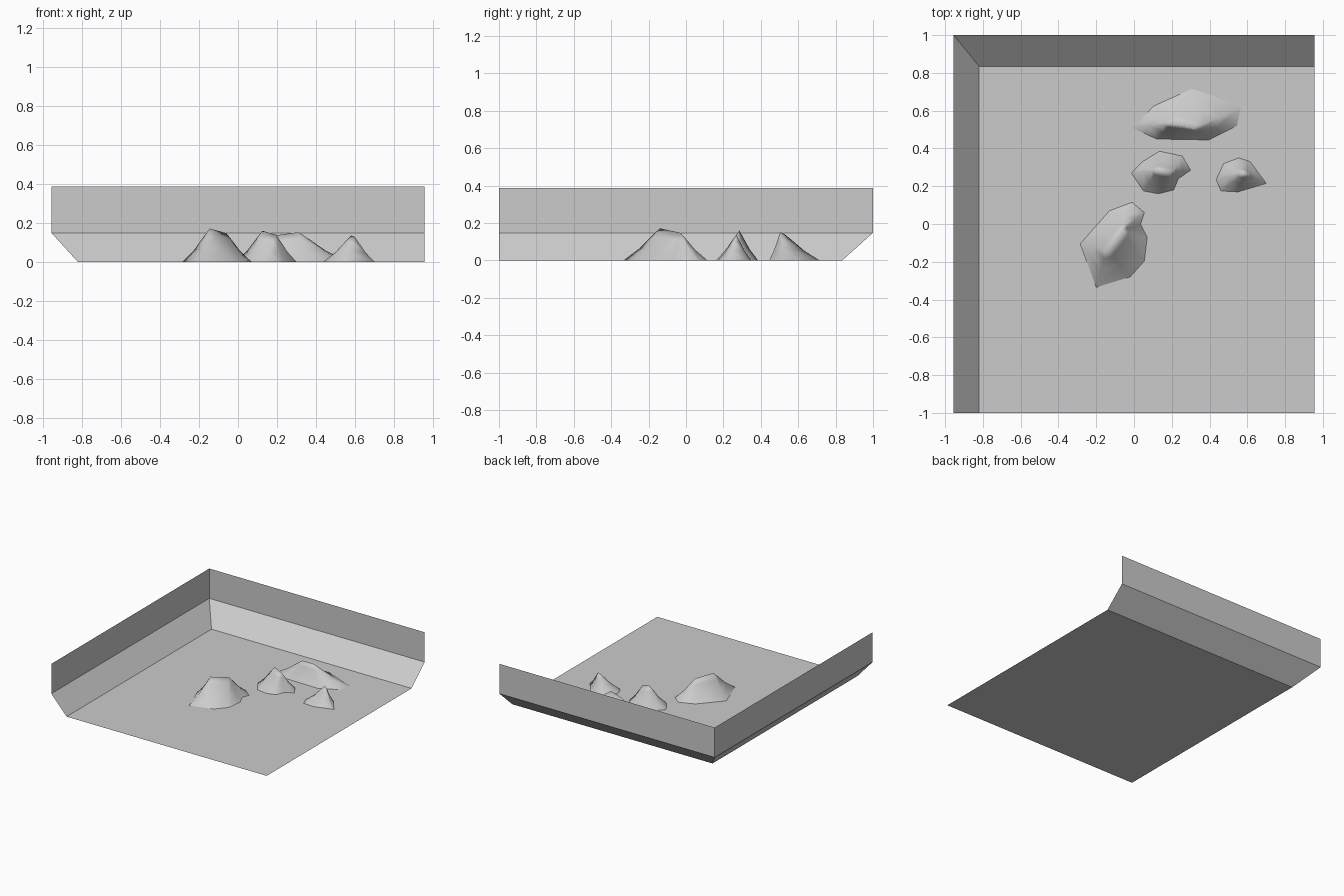
import bpy, bmesh
from mathutils import Vector
from mathutils.geometry import intersect_point_line

cube = bpy.data.objects.get("Cube")
if cube:
    bpy.data.objects.remove(cube)

stone = bpy.data.materials.new("stone_grey")
stone.use_nodes = True
stone.diffuse_color = (0.6, 0.6, 0.6, 1)
stone.node_tree.nodes["Principled BSDF"].inputs["Base Color"].default_value = stone.diffuse_color

HX, HY = 0.955, 1.0


def finish(bm, name, smooth=False):
    mesh = bpy.data.meshes.new(name)
    for f in bm.faces:
        f.smooth = smooth
    bm.to_mesh(mesh)
    bm.free()
    mesh.materials.append(stone)
    obj = bpy.data.objects.new(name, mesh)
    bpy.context.collection.objects.link(obj)
    return obj


def corner_line(bm, dx, dy, z):
    """L-shaped line along the left-hand and back edges, moved inward."""
    return [bm.verts.new(p) for p in
            ((-HX + dx, -HY, z), (-HX + dx, HY - dy, z), (HX, HY - dy, z))]


def corner_band(name, low, high):
    """Two faces joining two L-shaped lines, facing into the tray."""
    bm = bmesh.new()
    a, b = corner_line(bm, *low), corner_line(bm, *high)
    for i in range(2):
        bm.faces.new((a[i], b[i], b[i + 1], a[i + 1]))
    return finish(bm, name)


# Ground, sloped skirting and upright walls
foot, knee, rim = (0.135, 0.165, 0), (0, 0, 0.148), (0, 0, 0.387)
bm = bmesh.new()
line = corner_line(bm, *foot)
bm.faces.new([bm.verts.new((HX, -HY, 0))] + line[::-1])
bm.normal_update()
if bm.faces[:][0].normal.z < 0:
    bmesh.ops.reverse_faces(bm, faces=bm.faces[:])
finish(bm, "ground")
corner_band("sloped_bank", foot, knee)
corner_band("upright_wall", knee, rim)


def rock(name, outline, ridge):
    """Loft a ground outline up to a short ridge with a flared foot."""
    bm = bmesh.new()
    start, end = (Vector(p) for p in ridge)
    rings = []
    for t, h in ((0, 0), (0.45, 0.38), (0.78, 0.76), (1, 1)):
        ring = []
        for x, y in outline:
            base = Vector((x, y, 0))
            k = intersect_point_line(base, start, end)[1]
            k = 0 if k < 0.5 else 1
            top = start.lerp(end, k)
            p = base.lerp(top, t)
            p.z = top.z * h
            ring.append(bm.verts.new(p))
        rings.append(ring)
    n = len(outline)
    for a, b in zip(rings, rings[1:]):
        for i in range(n):
            j = (i + 1) % n
            bm.faces.new((a[i], a[j], b[j], b[i]))
    bmesh.ops.remove_doubles(bm, verts=bm.verts[:], dist=0.001)
    bmesh.ops.recalc_face_normals(bm, faces=bm.faces[:])
    if sum(f.normal.z for f in bm.faces) < 0:
        bmesh.ops.reverse_faces(bm, faces=bm.faces[:])
    return finish(bm, name, smooth=True)


# Four rocks standing on the ground
rock("large_front_rock",
     [(-.2, -.335), (-.02, -.28), (.055, -.195), (.07, -.07), (.035, 0),
      (.055, .06), (-.01, .115), (-.13, .07), (-.205, -.015), (-.285, -.105)],
     [(-.145, -.14, .172), (-.06, -.03, .148)])
rock("middle_rock",
     [(.135, .385), (.255, .36), (.3, .285), (.235, .24), (.21, .18),
      (.13, .16), (.05, .175), (-.013, .27), (.045, .33)],
     [(.125, .285, .16), (.195, .27, .14)])
rock("long_back_rock",
     [(-.01, .51), (.105, .625), (.305, .715), (.4, .685), (.565, .615),
      (.545, .52), (.395, .445), (.12, .45)],
     [(.2, .53, .138), (.31, .505, .153)])
rock("small_rock",
     [(.555, .35), (.615, .33), (.7, .215), (.55, .17), (.46, .175),
      (.435, .235), (.475, .32)],
     [(.58, .27, .135), (.595, .265, .133)])
